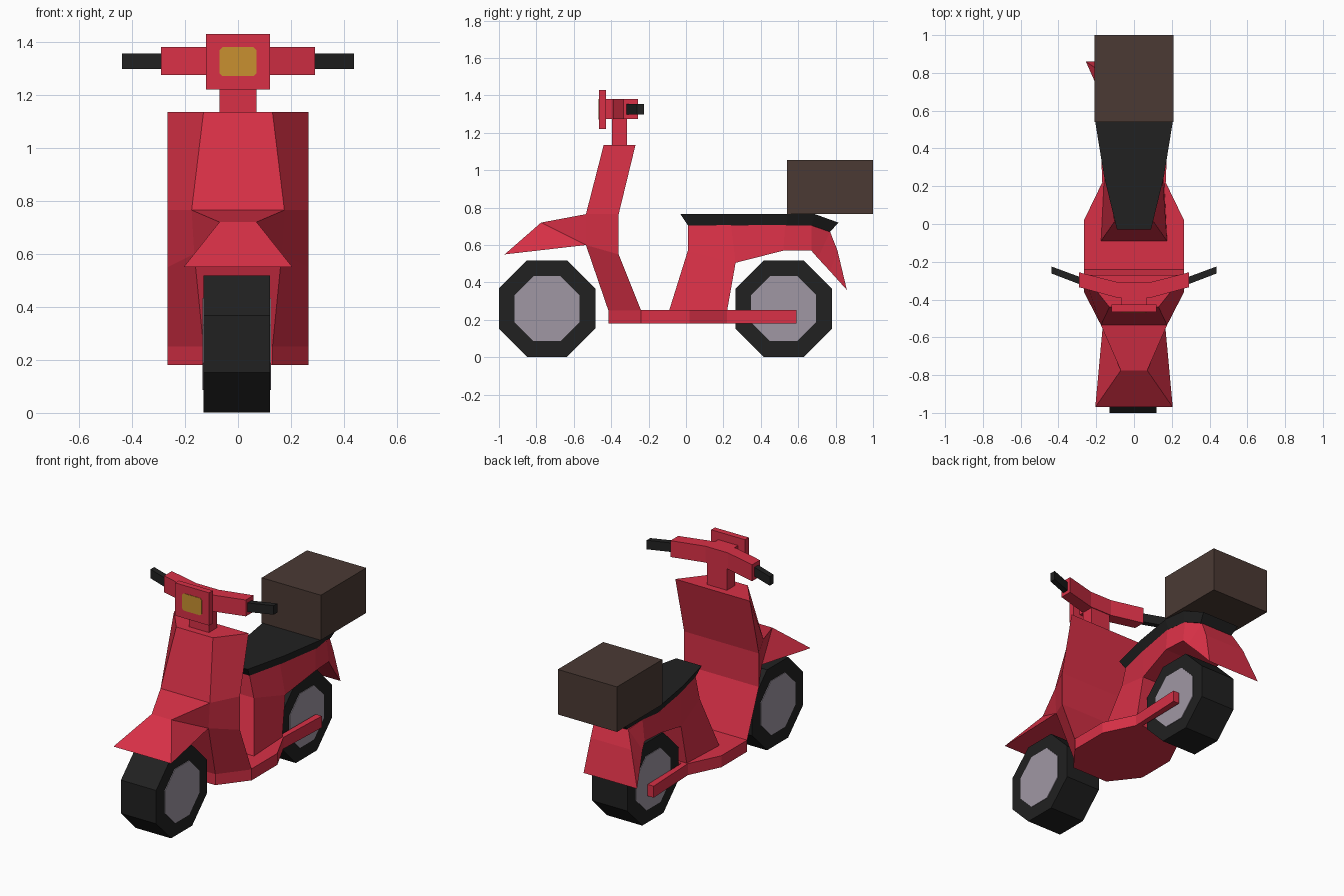
import bpy, bmesh, math
from mathutils import Vector

if "Cube" in bpy.data.objects:
    bpy.data.objects.remove(bpy.data.objects["Cube"])


def material(name, rgb):
    m = bpy.data.materials.new(name)
    m.diffuse_color = (*rgb, 1)
    m.use_nodes = True
    m.node_tree.nodes["Principled BSDF"].inputs["Base Color"].default_value = m.diffuse_color
    return m


RED = material("red paint", (0.69, 0.03, 0.062))
BLACK = material("black rubber", (0.015, 0.015, 0.015))
BROWN = material("brown box", (0.07, 0.042, 0.034))
GREY = material("grey hub", (0.35, 0.31, 0.37))
AMBER = material("amber lamp", (0.58, 0.28, 0.03))


def make(name, verts, faces, mat):
    bm = bmesh.new()
    vs = [bm.verts.new(v) for v in verts]
    for f in faces:
        bm.faces.new([vs[i] for i in f])
    bmesh.ops.remove_doubles(bm, verts=bm.verts, dist=1e-4)
    bmesh.ops.recalc_face_normals(bm, faces=bm.faces)
    me = bpy.data.meshes.new(name)
    bm.to_mesh(me)
    bm.free()
    me.materials.append(mat)
    ob = bpy.data.objects.new(name, me)
    bpy.context.collection.objects.link(ob)
    return ob


def skin(name, rings, mat):
    """Join equal rings of points and cap both ends."""
    n = len(rings[0])
    verts = [p for r in rings for p in r]
    faces = [list(range(n)), list(range((len(rings) - 1) * n, len(rings) * n))]
    for k in range(len(rings) - 1):
        for i in range(n):
            j = (i + 1) % n
            faces.append([k * n + i, k * n + j, (k + 1) * n + j, (k + 1) * n + i])
    return make(name, verts, faces, mat)


def loft(name, sections, mat):
    """Section: (y, z, half width) of two mirrored point pairs, then x shift."""
    rings = []
    for a, b, dx in sections:
        rings.append([(dx - a[2], a[0], a[1]), (dx + a[2], a[0], a[1]),
                      (dx + b[2], b[0], b[1]), (dx - b[2], b[0], b[1])])
    return skin(name, rings, mat)


def prism(name, plan, z0, z1, mat):
    return skin(name, [[(x, y, z) for x, y in plan] for z in (z0, z1)], mat)


def box(name, x, y0, y1, z0, z1, mat):
    return prism(name, [(-x, y0), (x, y0), (x, y1), (-x, y1)], z0, z1, mat)


def mirrored(half):
    """Close a right-hand plan outline with its mirror image."""
    return half + [(-x, y) for x, y in reversed(half)]


def octagon(name, x0, x1, y, z, apothem, mat):
    r = apothem / math.cos(math.pi / 8)
    ang = [math.pi / 8 + i * math.pi / 4 for i in range(8)]
    return skin(name, [[(x, y + r * math.cos(a), z + r * math.sin(a)) for a in ang]
                       for x in (x0, x1)], mat)


# Wheels with hub plates
for label, y in (("front", -0.743), ("rear", 0.522)):
    octagon(label + "_tyre", -0.13, 0.12, y, 0.26, 0.258, BLACK)
    octagon(label + "_hub_left", -0.134, -0.129, y, 0.26, 0.174, GREY)
    octagon(label + "_hub_right", 0.119, 0.124, y, 0.26, 0.174, GREY)

# Leg shield: narrow front edge, wide rear edge
loft("leg_shield", [
    ((-0.44, 1.135, 0.13), (-0.27, 1.135, 0.265), 0),
    ((-0.535, 0.765, 0.175), (-0.36, 0.765, 0.265), 0),
    ((-0.535, 0.60, 0.165), (-0.36, 0.55, 0.265), 0),
    ((-0.415, 0.25, 0.13), (-0.24, 0.25, 0.265), 0)], RED)

# Front fender: flared tip, pinched ridge
pts = []
for p in [(0.205, -0.97, 0.55), (0.07, -0.775, 0.72), (0.175, -0.535, 0.765), (0.165, -0.535, 0.60)]:
    pts += [(-p[0], p[1], p[2]), p]
make("front_fender", pts, [
    (0, 1, 3, 2), (2, 3, 5, 4), (4, 5, 7, 6), (6, 7, 1, 0),
    (0, 2, 6), (2, 4, 6), (1, 7, 3), (3, 7, 5)], RED)

# Floor with two side rails running past the rear wheel
prism("floor_and_rails", mirrored([
    (0.13, -0.415), (0.265, -0.24), (0.265, 0.02), (0.168, 0.22),
    (0.183, 0.59), (0.14, 0.59), (0.135, 0.24)]), 0.18, 0.254, RED)

# Body: lower column, upper cowl and the tail kicked to one side
loft("body_column", [
    ((-0.09, 0.25, 0.175), (0.22, 0.25, 0.16), 0),
    ((0.01, 0.57, 0.105), (0.265, 0.505, 0.15), 0)], RED)
loft("body_cowl", [
    ((0.01, 0.707, 0.075), (0.01, 0.57, 0.105), 0),
    ((0.24, 0.707, 0.13), (0.265, 0.505, 0.15), 0),
    ((0.53, 0.707, 0.18), (0.52, 0.57, 0.185), 0),
    ((0.67, 0.707, 0.16), (0.67, 0.57, 0.175), 0),
    ((0.77, 0.672, 0.12), (0.705, 0.53, 0.175), -0.01),
    ((0.81, 0.57, 0.145), (0.77, 0.46, 0.18), -0.035),
    ((0.86, 0.36, 0.19), (0.86, 0.36, 0.19), -0.065)], RED)

# Seat
loft("seat", [
    ((-0.03, 0.765, 0.09), (0.01, 0.705, 0.075), 0),
    ((0.25, 0.765, 0.158), (0.25, 0.705, 0.132), 0),
    ((0.54, 0.765, 0.205), (0.54, 0.705, 0.18), 0),
    ((0.69, 0.765, 0.185), (0.67, 0.705, 0.16), 0),
    ((0.815, 0.72, 0.135), (0.77, 0.67, 0.12), 0)], BLACK)

# Luggage box
box("luggage_box", 0.21, 0.54, 1.0, 0.766, 1.055, BROWN)

# Steering neck, lamp housing and lamp
box("steering_neck", 0.07, -0.395, -0.315, 1.12, 1.29, RED)
box("lamp_bracket", 0.07, -0.43, -0.385, 1.275, 1.38, RED)
box("lamp_housing", 0.12, -0.465, -0.427, 1.22, 1.43, RED)
c = 0.012
outline = [(0.07, 0.055 - c), (0.07 - c, 0.055), (-0.07 + c, 0.055), (-0.07, 0.055 - c),
           (-0.07, -0.055 + c), (-0.07 + c, -0.055), (0.07 - c, -0.055), (0.07, -0.055 + c)]
skin("headlamp", [[(x, y, 1.325 + z) for x, z in outline] for y in (-0.468, -0.464)], AMBER)

# Swept handlebar and grips
prism("handlebar", mirrored([(0.09, -0.39), (0.29, -0.335), (0.29, -0.256), (0.08, -0.31)]),
      1.275, 1.38, RED)
for side, s in (("left", -1), ("right", 1)):
    prism(side + "_grip", [(s * 0.28, -0.322), (s * 0.437, -0.262), (s * 0.437, -0.225),
                           (s * 0.28, -0.283)], 1.297, 1.355, BLACK)
